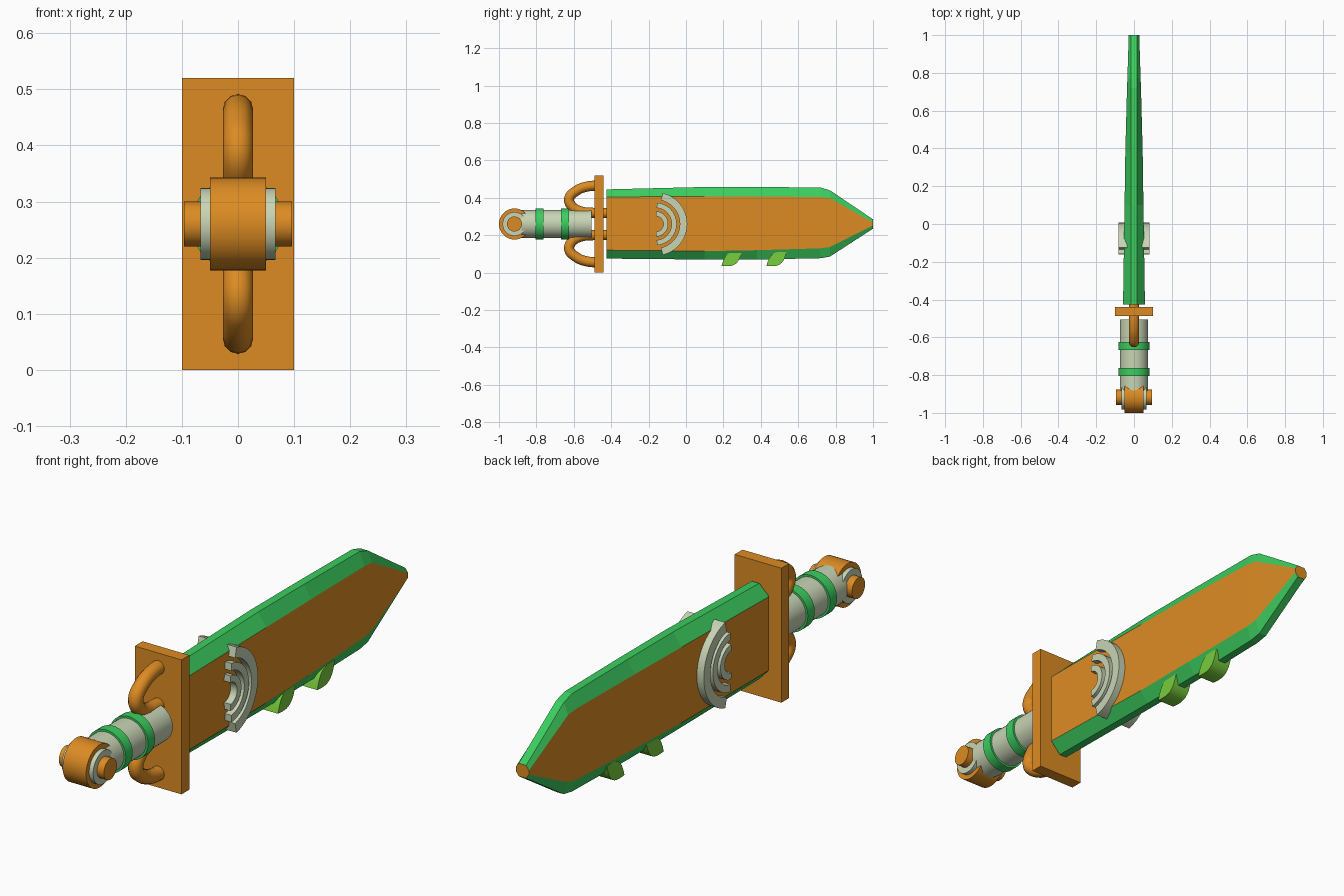
import bpy, bmesh, math
from mathutils import Vector

if "Cube" in bpy.data.objects:
    bpy.data.objects.remove(bpy.data.objects["Cube"])

MID = 0.26  # height of the sword's long axis


def material(name, rgb):
    m = bpy.data.materials.new(name)
    m.diffuse_color = (*rgb, 1)
    m.use_nodes = True
    m.node_tree.nodes["Principled BSDF"].inputs["Base Color"].default_value = m.diffuse_color
    return m


ORANGE = material("orange", (0.72, 0.26, 0.017))
GREEN = material("green", (0.045, 0.61, 0.115))
PALE = material("pale sage", (0.58, 0.66, 0.46))
LIME = material("lime", (0.19, 0.61, 0.045))


def mesh_object(name, bm, *mats):
    bmesh.ops.recalc_face_normals(bm, faces=bm.faces)
    me = bpy.data.meshes.new(name)
    bm.to_mesh(me)
    bm.free()
    for m in mats:
        me.materials.append(m)
    ob = bpy.data.objects.new(name, me)
    bpy.context.collection.objects.link(ob)
    return ob


def smooth(ob, angle=35):
    bpy.ops.object.select_all(action='DESELECT')
    ob.select_set(True)
    bpy.context.view_layer.objects.active = ob
    bpy.ops.object.shade_smooth_by_angle(angle=math.radians(angle))


def cylinder(name, radius, length, loc, axis, mat):
    rot = (0, math.pi / 2, 0) if axis == 'X' else (math.pi / 2, 0, 0)
    bpy.ops.mesh.primitive_cylinder_add(vertices=40, radius=radius, depth=length,
                                        location=loc, rotation=rot)
    ob = bpy.context.object
    ob.name = name
    ob.data.materials.append(mat)
    smooth(ob)


def extrude_x(name, outline, half, mat):
    """Extrude a closed (y, z) outline from -half to +half along x."""
    bm = bmesh.new()
    face = bm.faces.new([bm.verts.new((-half, y, z)) for y, z in outline])
    new = bmesh.ops.extrude_face_region(bm, geom=[face])["geom"]
    bmesh.ops.translate(bm, vec=(2 * half, 0, 0),
                        verts=[v for v in new if isinstance(v, bmesh.types.BMVert)])
    smooth(mesh_object(name, bm, mat))


# Blade: eight-sided sections, broad sides orange and bevelled edges green
stations = [  # y, half width, outer bottom, inner bottom, inner top, outer top
    (-0.425, .058, .075, .120, .405, .445),
    (0.10, .050, .070, .115, .407, .458),
    (0.38, .046, .070, .120, .408, .458),
    (0.72, .037, .077, .130, .404, .455),
    (0.77, .035, .086, .137, .398, .440),
    (1.00, .028, .235, .252, .268, .285)]
EDGE = 0.016
bm = bmesh.new()
rings = []
for y, w, ob_, ib, it, ot in stations:
    pts = [(EDGE, ob_), (w, ib), (w, it), (EDGE, ot),
           (-EDGE, ot), (-w, it), (-w, ib), (-EDGE, ob_)]
    rings.append([bm.verts.new((x, y, z)) for x, z in pts])
for a, b in zip(rings, rings[1:]):
    for i in range(8):
        j = (i + 1) % 8
        f = bm.faces.new((a[i], a[j], b[j], b[i]))
        f.material_index = 0 if i in (1, 5) else 1
bm.faces.new(rings[0])
bm.faces.new(rings[-1])
mesh_object("blade", bm, ORANGE, GREEN)

# Guard plate
bpy.ops.mesh.primitive_cube_add(size=1, location=(0, -0.464, MID))
guard = bpy.context.object
guard.name = "guard"
guard.scale = (0.2, 0.048, 0.52)
guard.data.materials.append(ORANGE)

# Curled guard loops, mirrored above and below the grip
path = [(-0.45, .205), (-0.53, .200), (-0.59, .175), (-0.625, .135),
        (-0.61, .095), (-0.565, .068), (-0.50, .060), (-0.42, .058)]
for name, s in (("upper_loop", 1), ("lower_loop", -1)):
    cu = bpy.data.curves.new(name, 'CURVE')
    cu.dimensions = '3D'
    cu.bevel_depth = 0.027
    cu.bevel_resolution = 4
    cu.resolution_u = 5
    cu.use_fill_caps = True
    sp = cu.splines.new('BEZIER')
    sp.bezier_points.add(len(path) - 1)
    for p, (y, dz) in zip(sp.bezier_points, path):
        p.co = Vector((0, y, MID + s * dz))
        p.handle_left_type = p.handle_right_type = 'AUTO'
    ob = bpy.data.objects.new(name, cu)
    bpy.context.collection.objects.link(ob)
    cu.materials.append(ORANGE)
    bpy.ops.object.select_all(action='DESELECT')
    ob.select_set(True)
    bpy.context.view_layer.objects.active = ob
    bpy.ops.object.convert(target='MESH')
    smooth(bpy.context.object, 50)

# Grip with two bands
cylinder("grip", 0.075, 0.375, (0, -0.693, MID), 'Y', PALE)
for i, y in enumerate((-0.783, -0.647)):
    cylinder(f"grip_band_{i + 1}", 0.083, 0.042, (0, y, MID), 'Y', GREEN)

# Pommel: drum, washer and axle on the x axis
for name, r, half, mat in (("pommel_drum", 0.083, 0.050, ORANGE),
                           ("pommel_washer", 0.064, 0.067, PALE),
                           ("pommel_axle", 0.040, 0.096, ORANGE)):
    cylinder(name, r, 2 * half, (0, -0.917, MID), 'X', mat)


# Emblem: three concentric arcs passing through the blade
def arc_outline(cy, r_in, r_out, limit, n=20):
    angs = [math.radians(-limit + 2 * limit * i / n) for i in range(n + 1)]
    pt = lambda r, a: (cy + r * math.cos(a), MID + r * math.sin(a))
    return [pt(r_out, a) for a in angs] + [pt(r_in, a) for a in reversed(angs)]


for name, r0, r1, lim in (("emblem_outer_arc", .130, .170, 77),
                          ("emblem_middle_arc", .086, .114, 86),
                          ("emblem_inner_arc", .042, .068, 88)):
    extrude_x(name, arc_outline(-0.163, r0, r1, lim), 0.081, PALE)

# Leaves under the blade: lens shape between two tips
for k, y0 in enumerate((0.19, 0.43)):
    a, b = Vector((y0, 0.036)), Vector((y0 + 0.108, 0.110))
    d = b - a
    n = Vector((-d.y, d.x)).normalized()
    ts = [i / 10 for i in range(11)]
    low = [a + d * t - n * 0.034 * math.sin(math.pi * t) for t in ts]
    top = [a + d * t + n * 0.034 * math.sin(math.pi * t) for t in reversed(ts[1:-1])]
    extrude_x(f"leaf_{k + 1}", [tuple(p) for p in low + top], 0.038, LIME)
